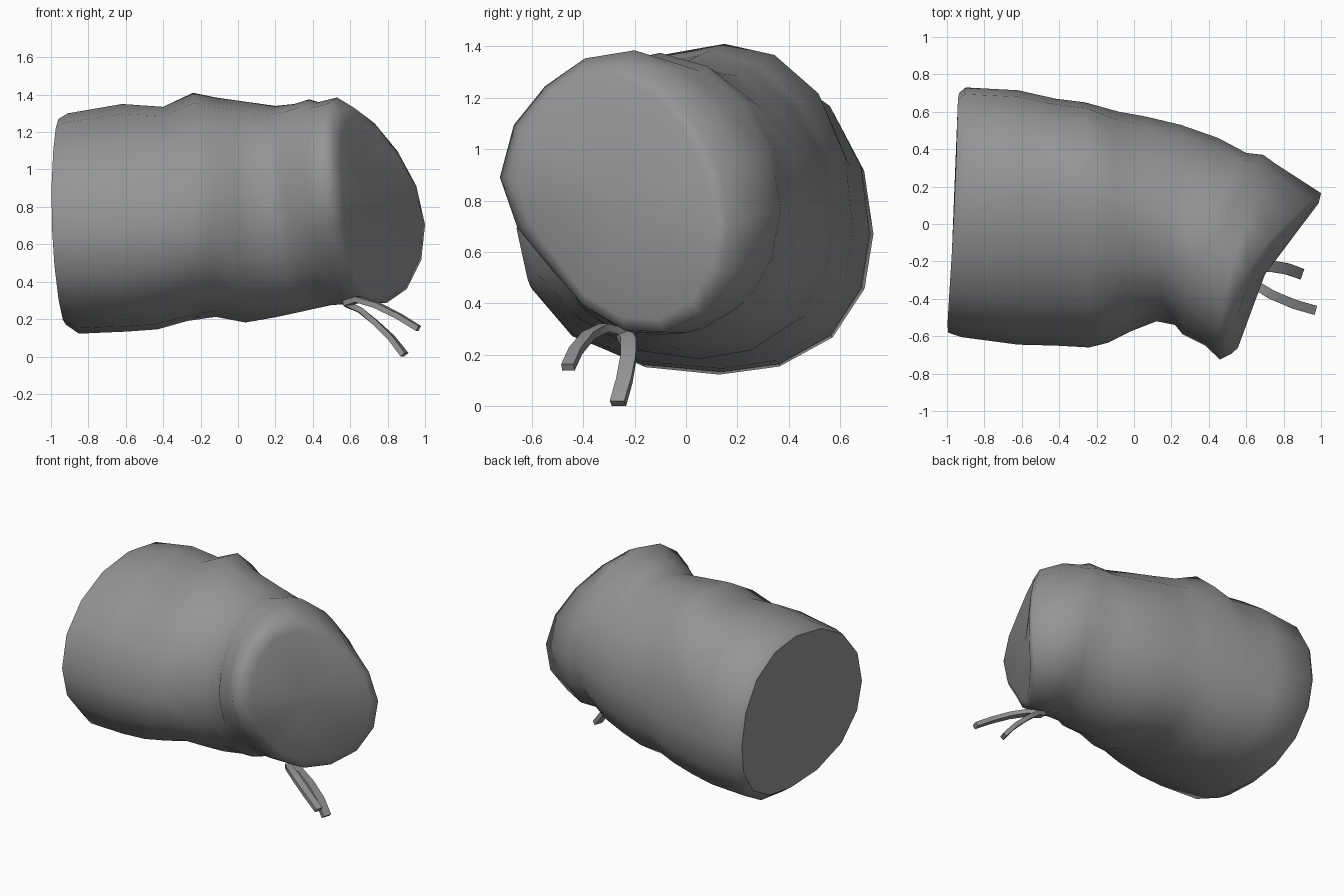
import bpy, bmesh, math
from mathutils import Vector

if "Cube" in bpy.data.objects:
    bpy.data.objects.remove(bpy.data.objects["Cube"])

grey = bpy.data.materials.new("warm grey")
grey.diffuse_color = (0.30, 0.30, 0.30, 1)
grey.use_nodes = True
grey.node_tree.nodes["Principled BSDF"].inputs["Base Color"].default_value = grey.diffuse_color
SIDES = 16


def finish(name, bm):
    bmesh.ops.recalc_face_normals(bm, faces=bm.faces)
    me = bpy.data.meshes.new(name)
    bm.to_mesh(me)
    bm.free()
    me.materials.append(grey)
    ob = bpy.data.objects.new(name, me)
    bpy.context.collection.objects.link(ob)
    bpy.ops.object.select_all(action='DESELECT')
    ob.select_set(True)
    bpy.context.view_layer.objects.active = ob
    bpy.ops.object.shade_smooth_by_angle(angle=math.radians(40))
    return ob


FULL = (0, -.05, -.035, -.04)      # corner fullness of the wide body
MID = (0, -.03, .03, -.03)         # narrowing towards the cuff
CUFF = (.06, .12, .03, -.05)       # gathered cuff


def section(bm, x, y, z, pinch, tilt=0.0):
    """Bent oval: x at front/back/top/bottom, y front/back/middle, z bottom/top/middle.
    pinch flattens the corners (front top, front low, back top, back low),
    tilt raises the front side."""
    xf, xb, xt, xd = x
    yf, yb, yc = y
    zd, zt, zc = z
    a, d = (xf + xb + xt + xd) / 4, (xf + xb - xt - xd) / 4
    ring = []
    for i in range(SIDES):
        t = 2 * math.pi * i / SIDES
        c, s = math.cos(t), math.sin(t)
        px = a + (xb - xf) / 2 * c + (xt - xd) / 2 * s + d * math.cos(2 * t)
        k = 1 - pinch[(2 if c > 0 else 0) + (1 if s < 0 else 0)] * math.sin(2 * t) ** 2
        py = yc + k * c * (yb - yc if c > 0 else yc - yf)
        pz = zc + k * s * (zt - zc if s > 0 else zc - zd) - tilt * c
        ring.append(bm.verts.new((px, py, pz)))
    return ring


def bridge(bm, a, b):
    n = len(a)
    for i in range(n):
        j = (i + 1) % n
        bm.faces.new((a[i], a[j], b[j], b[i]))


# Sleeve body with the gathered cuff, lofted left to right
bm = bmesh.new()
rings = [section(bm, *r) for r in (
    ((-.995, -.935, -.96, -.92), (-.58, .70, .12), (.17, 1.27, .69), FULL),
    ((-.92, -.90, -.91, -.85), (-.605, .73, .13), (.122, 1.30, .67), FULL),
    ((-.62, -.62, -.62, -.60), (-.645, .715, .14), (.133, 1.35, .67), FULL),
    ((-.42, -.42, -.40, -.43), (-.65, .67, .14), (.145, 1.335, .68), FULL),
    ((-.24, -.26, -.24, -.27), (-.66, .65, .15), (.19, 1.41, .69), FULL),
    ((-.14, -.08, -.12, -.12), (-.635, .60, .10), (.212, 1.385, .72), MID),
    ((-.02, .06, .02, .04), (-.575, .575, .05), (.182, 1.365, .74), MID),
    ((.12, .25, .20, .20), (-.52, .53, 0), (.21, 1.34, .76), MID),
    ((.22, .45, .30, .34), (-.54, .46, -.08), (.24, 1.35, .78), MID, .01),
    ((.26, .60, .38, .42), (-.59, .38, -.10), (.258, 1.375, .80), (.03, .04, 0, 0), .02),
    ((.38, .69, .43, .50), (-.65, .37, -.13), (.275, 1.36, .81), (.03, .06, 0, 0), .04),
    ((.46, .76, .53, .58), (-.725, .32, -.20), (.283, 1.385, .82), CUFF, .07),
    ((.52, 1.0, .62, .69), (-.695, .165, -.24), (.295, 1.33, .795), CUFF, .09),
)]
# Inner ring of the cuff end keeps the rim rounded
hub_co = Vector((.70, -.27, .80))
bulge = Vector((.87, -.48, 0)) * .02
rings.append([bm.verts.new(v.co.lerp(hub_co, .1) + bulge) for v in rings[-1]])
for a, b in zip(rings, rings[1:]):
    bridge(bm, a, b)
# Flat wide end and fanned cuff end
bm.faces.new(rings[0])
hub = bm.verts.new(hub_co)
rim = rings[-1]
for i in range(SIDES):
    bm.faces.new((rim[i], rim[(i + 1) % SIDES], hub))
body = finish("sleeve", bm)
# Crisp edge around the wide end, soft edge elsewhere
for e in body.data.edges:
    e.use_edge_sharp = all(v < SIDES for v in e.vertices)


# Tie ends hanging below the cuff
def strap(name, path, width=.06, thick=.03):
    bm = bmesh.new()
    pts = [Vector(p) for p in path]
    loops = []
    for i, p in enumerate(pts):
        d = (pts[min(i + 1, len(pts) - 1)] - pts[max(i - 1, 0)]).normalized()
        side = d.cross(Vector((0, 0, 1))).normalized() * width / 2
        up = side.cross(d).normalized() * thick / 2
        loops.append([bm.verts.new(p + side * u + up * v)
                      for u, v in ((1, 1), (-1, 1), (-1, -1), (1, -1))])
    for a, b in zip(loops, loops[1:]):
        bridge(bm, a, b)
    bm.faces.new(loops[0])
    bm.faces.new(loops[-1])
    finish(name, bm)


strap("tie_front", [(.58, -.25, .285), (.64, -.32, .305), (.74, -.38, .275),
                    (.86, -.43, .215), (.965, -.46, .15)], .05)
strap("tie_back", [(.58, -.24, .28), (.65, -.225, .25), (.73, -.225, .185),
                   (.82, -.24, .10), (.89, -.265, .01)])
